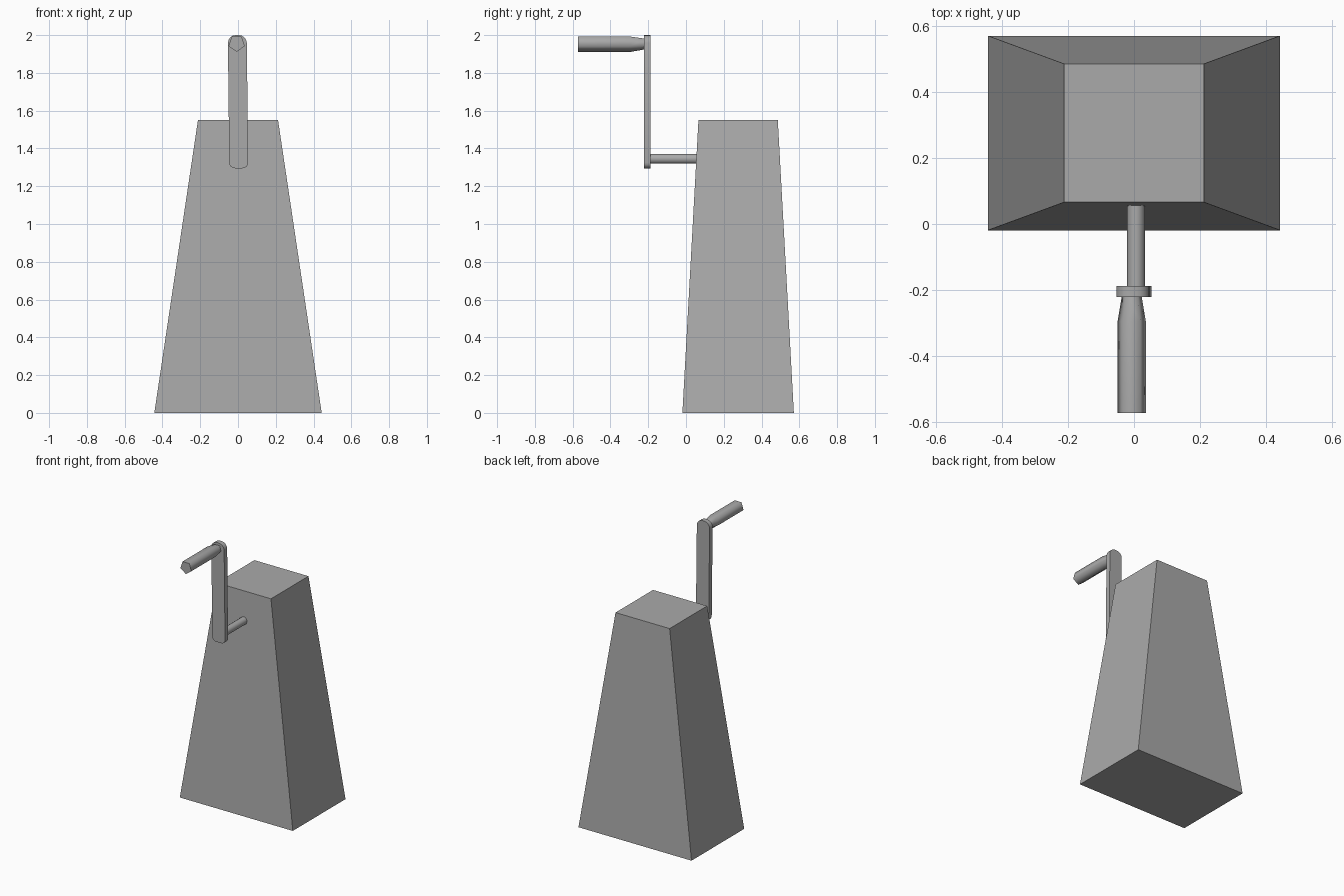
import bpy, bmesh, math

cube = bpy.data.objects.get("Cube")
if cube:
    bpy.data.objects.remove(cube, do_unlink=True)

grey = bpy.data.materials.new("plain grey")
grey.use_nodes = True
grey.diffuse_color = (0.4, 0.4, 0.4, 1)
grey.node_tree.nodes["Principled BSDF"].inputs["Base Color"].default_value = (0.4, 0.4, 0.4, 1)


def loft(name, rings, smooth=None):
    """Join matching rings of points into a closed solid."""
    bm = bmesh.new()
    loops = [[bm.verts.new(p) for p in ring] for ring in rings]
    for a, b in zip(loops, loops[1:]):
        for i in range(len(a)):
            j = (i + 1) % len(a)
            bm.faces.new((a[i], a[j], b[j], b[i]))
    bm.faces.new(loops[0])
    bm.faces.new(loops[-1])
    bmesh.ops.recalc_face_normals(bm, faces=bm.faces)
    mesh = bpy.data.meshes.new(name)
    bm.to_mesh(mesh)
    bm.free()
    mesh.materials.append(grey)
    obj = bpy.data.objects.new(name, mesh)
    bpy.context.collection.objects.link(obj)
    if smooth:
        bpy.ops.object.select_all(action='DESELECT')
        obj.select_set(True)
        bpy.context.view_layer.objects.active = obj
        bpy.ops.object.shade_smooth_by_angle(angle=math.radians(smooth))
    return obj


def rectangle(half_x, half_y, z, centre_y=0.276):
    return [(sx * half_x, centre_y + sy * half_y, z)
            for sx, sy in ((-1, -1), (1, -1), (1, 1), (-1, 1))]


def circle(x, y, z, radius, sides, start=0.0):
    """Polygon ring facing along y."""
    angles = [start + math.tau * i / sides for i in range(sides)]
    return [(x + radius * math.cos(a), y, z + radius * math.sin(a)) for a in angles]


def arm_outline(y, half=0.05, low=1.295, high=2.0, steps=4):
    """Upright bar with rounded corners, leaning very slightly."""
    points = []
    corners = ((1, high, -1, 0.042), (-1, high, -1, 0.042),
               (-1, low, 1, 0.03), (1, low, 1, 0.03))
    for k, (side, z, inward, r) in enumerate(corners):
        for s in range(steps + 1):
            a = math.pi / 2 * (k + s / steps)
            px = side * (half - r) + r * math.cos(a)
            pz = z + inward * r + r * math.sin(a)
            points.append((px - 0.011 * (pz - 1.66), y, pz))
    return points


# Tapered body
loft("body", [rectangle(0.443, 0.295, 0), rectangle(0.212, 0.21, 1.55)])

# Shaft from the body to the arm
loft("crank_shaft", [circle(0.006, y, 1.345, 0.027, 10) for y in (-0.2, 0.07)], 50)

# Flat crank arm
loft("crank_arm", [arm_outline(y) for y in (-0.222, -0.188)], 40)

# Five-sided grip, narrowing towards the arm
grip = [(-0.573, 0.045), (-0.295, 0.045), (-0.21, 0.03)]
loft("crank_handle", [circle(-0.007, y, 1.956, r, 5, -math.pi / 2) for y, r in grip], 80)
